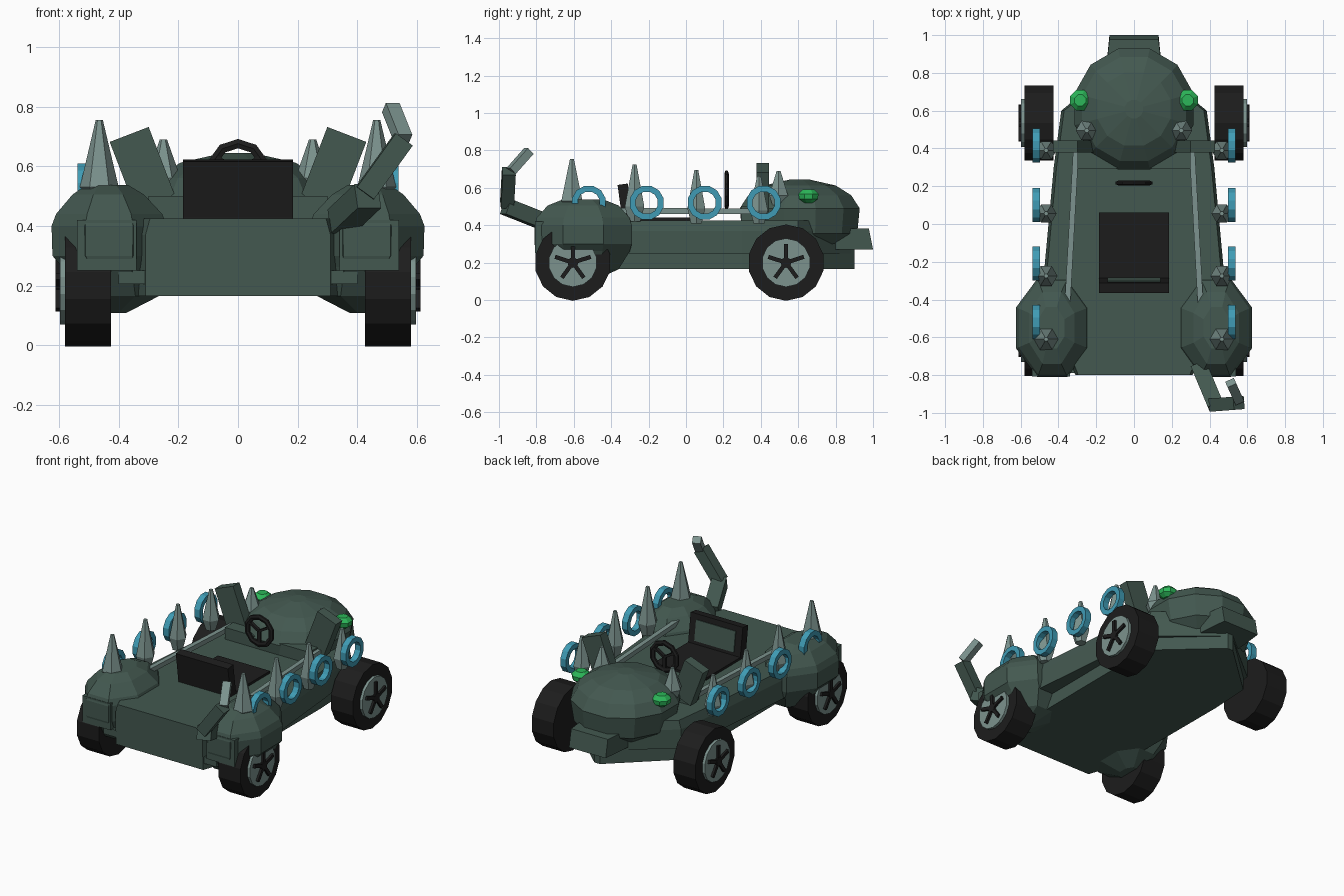
import bpy, bmesh, math
from mathutils import Vector, Matrix

if "Cube" in bpy.data.objects:
    bpy.data.objects.remove(bpy.data.objects["Cube"])


def mat(name, rgb):
    m = bpy.data.materials.new(name)
    m.diffuse_color = (*rgb, 1)
    m.use_nodes = True
    m.node_tree.nodes["Principled BSDF"].inputs["Base Color"].default_value = m.diffuse_color
    return m


GREEN = mat("dark_green", (0.056, 0.098, 0.080))
BLACK = mat("black", (0.012, 0.012, 0.012))
STEEL = mat("grey_green_steel", (0.20, 0.29, 0.27))
TEAL = mat("teal", (0.05, 0.33, 0.46))
GEM = mat("bright_green", (0.025, 0.47, 0.10))


def finish(name, bm, material):
    bmesh.ops.recalc_face_normals(bm, faces=bm.faces)
    me = bpy.data.meshes.new(name)
    bm.to_mesh(me)
    bm.free()
    me.materials.append(material)
    ob = bpy.data.objects.new(name, me)
    bpy.context.collection.objects.link(ob)
    return ob


def loft(name, rings, material):
    """Skin a stack of equal-length point rings and cap both ends."""
    bm = bmesh.new()
    vs = [[bm.verts.new(p) for p in r] for r in rings]
    n = len(vs[0])
    for a, b in zip(vs, vs[1:]):
        for i in range(n):
            j = (i + 1) % n
            bm.faces.new((a[i], a[j], b[j], b[i]))
    bm.faces.new(vs[0])
    bm.faces.new(vs[-1])
    return finish(name, bm, material)


def oval(cx, cy, z, rx, ry, n, phase=0.0):
    return [(cx + rx * math.cos(phase + math.tau * i / n),
             cy + ry * math.sin(phase + math.tau * i / n), z) for i in range(n)]


def outline(half, z, inset=0.0):
    """Mirror a right-hand outline, listed back to front, into a closed ring."""
    pts = [(x - inset, y, z) for x, y in half]
    return pts + [(-x, y, z) for x, y, z in reversed(pts)]


def box(name, loc, size, material, rot=None):
    bm = bmesh.new()
    bmesh.ops.create_cube(bm, size=1)
    m = Matrix.Translation(loc) @ (rot or Matrix()) @ Matrix.Diagonal((*size, 1))
    bmesh.ops.transform(bm, matrix=m, verts=bm.verts)
    return finish(name, bm, material)


def bar(name, a, b, w, d, material):
    a, b = Vector(a), Vector(b)
    rot = (b - a).to_track_quat('Z', 'Y').to_matrix().to_4x4()
    return box(name, (a + b) / 2, (w, d, (b - a).length), material, rot)


def torus(name, loc, R, r, wide, n, m, axis, material):
    """Ring with an m-sided section; wide is its radius along the ring's axis."""
    bm = bmesh.new()
    rot = Matrix.Rotation(math.pi / 2, 4, 'Y' if axis == 'x' else 'X')
    g = []
    for i in range(n):
        a = math.tau * (i + .5) / n
        row = []
        for k in range(m):
            b = math.tau * (k + 0.5) / m
            q = R + r * math.cos(b)
            p = Vector((q * math.cos(a), q * math.sin(a), wide * math.sin(b)))
            row.append(bm.verts.new(Vector(loc) + rot @ p))
        g.append(row)
    for i in range(n):
        for k in range(m):
            i2, k2 = (i + 1) % n, (k + 1) % m
            bm.faces.new((g[i][k], g[i2][k], g[i2][k2], g[i][k2]))
    return finish(name, bm, material)


def disc_x(name, x0, x1, y, z, r, n, material):
    ring = lambda x: [(x, y + r * math.cos(math.tau * (i + .5) / n),
                       z + r * math.sin(math.tau * (i + .5) / n)) for i in range(n)]
    return loft(name, [ring(x0), ring(x1)], material)


# Lower and upper hull, both coming to a point under the nose
low = [(.31, -.795), (.38, -.6), (.385, .3), (.37, .58), (.02, .90)]
loft("lower_hull", [outline(low, .165), outline(low, .27)], GREEN)
high = [(.31, -.80), (.485, -.35), (.425, .3), (.385, .60), (.03, .89)]
loft("upper_hull", [outline(high, .25), outline(high, .37),
                    outline(high, .425, .015)], GREEN)
box("rear_bumper", (0, -.76, .228), (.80, .06, .045), GREEN)
box("dashboard", (0, .345, .45), (.60, .10, .10), GREEN)

# Domed hood and nose
hood = [(.29, .22, .23), (.355, .30, .318), (.49, .325, .332),
        (.56, .285, .285), (.612, .20, .20), (.645, .05, .05)]
loft("hood", [oval(0, .608, z, rx, ry, 12, math.pi / 12)
              for z, rx, ry in hood], GREEN)
loft("nose", [[(-.15, .80, z), (.15, .80, z), (.13, y, z), (-.13, y, z)]
              for z, y in ((.27, 1.0), (.382, .978))], GREEN)

# Seat
box("seat_base", (0, -.14, .415), (.37, .40, .05), BLACK)
lean = Matrix.Rotation(math.radians(8), 4, 'X')
box("seat_back", (0, -.325, .52), (.37, .055, .20), BLACK, lean)
box("seat_panel", (0, -.296, .525), (.28, .008, .13), GREEN, lean)

# Steering wheel
torus("steering_wheel", (0, .217, .588), .088, .018, .012, 10, 6, 'y', BLACK)
for a in (90, 210, 330):
    a = math.radians(a + 180)
    bar("steering_spoke", (0, .217, .588),
        (.085 * math.cos(a), .217, .588 + .085 * math.sin(a)), .022, .014, BLACK)

# Fender rings: centre x, height, half width, half depth
fender = [(.42, .108, .045, .07), (.40, .165, .135, .19), (.425, .262, .165, .25),
          (.432, .30, .190, .26), (.432, .40, .193, .26), (.432, .44, .178, .248),
          (.435, .505, .12, .19), (.438, .537, .07, .11)]
k = 1 / math.cos(math.pi / 8)
for s, side in ((-1, "left"), (1, "right")):
    # Rear fender
    loft(side + "_fender", [oval(s * cx, -.55, z, rx * k, ry * k, 8, math.pi / 8)
                            for cx, z, rx, ry in fender], GREEN)
    box(side + "_fender_tail", (s * .44, -.757, .335), (.20, .10, .17), GREEN)

    # Wheels: tyre, rim and five-spoke star
    for end, y in (("rear", -.605), ("front", .535)):
        n = side + "_" + end
        disc_x(n + "_tyre", s * .425, s * .58, y, .2, .204, 14, BLACK)
        disc_x(n + "_rim", s * .57, s * .597, y, .2, .13, 14, STEEL)
        disc_x(n + "_hub", s * .59, s * .612, y, .2, .028, 10, BLACK)
        for i in range(5):
            a = math.radians(90 + 72 * i)
            bar(n + "_spoke", (s * .60, y, .2),
                (s * .60, y + .10 * math.cos(a), .2 + .10 * math.sin(a)),
                .022, .022, BLACK)

    # Cockpit rail
    bar(side + "_rail", (s * .352, -.42, .477), (s * .308, .38, .475), .03, .03, STEEL)

    # Tilted flap beside the dashboard
    box(side + "_flap", (s * .32, .41, .59), (.14, .065, .25), GREEN,
        Matrix.Rotation(math.radians(s * 21), 4, 'Y'))

    # Spikes: (x, y, base radius, foot z, base z, tip z)
    for x, y, r, z0, z1, z2 in ((.465, -.61, .065, .50, .53, .755),
                                (.465, -.275, .06, .42, .50, .725),
                                (.465, .055, .055, .41, .49, .695),
                                (.465, .39, .055, .41, .48, .662),
                                (.25, .495, .058, .50, .56, .69)):
        loft(side + "_spike", [oval(s * x, y, z, q, q, 6)
                               for z, q in ((z0, r * .6), (z1, r), (z2, .012))], STEEL)

    # Side rings
    for y in (-.52, -.21, .10, .415):
        torus(side + "_ring", (s * .518, y, .52), .077, .023, .028, 12, 4, 'x', TEAL)

    # Hood lamps
    loft(side + "_lamp", [oval(s * .285, .655, z, r, r, 8, math.pi / 8)
                          for z, r in ((.52, .025), (.54, .054), (.568, .058),
                                       (.592, .032))], GEM)

# Jointed tail arm
bar("tail_lower", (.345, -.75, .415), (.435, -.965, .50), .085, .085, GREEN)
bar("tail_middle", (.425, -.957, .51), (.555, -.947, .69), .07, .07, GREEN)
bar("tail_tip", (.555, -.935, .69), (.512, -.84, .797), .05, .045, STEEL)
